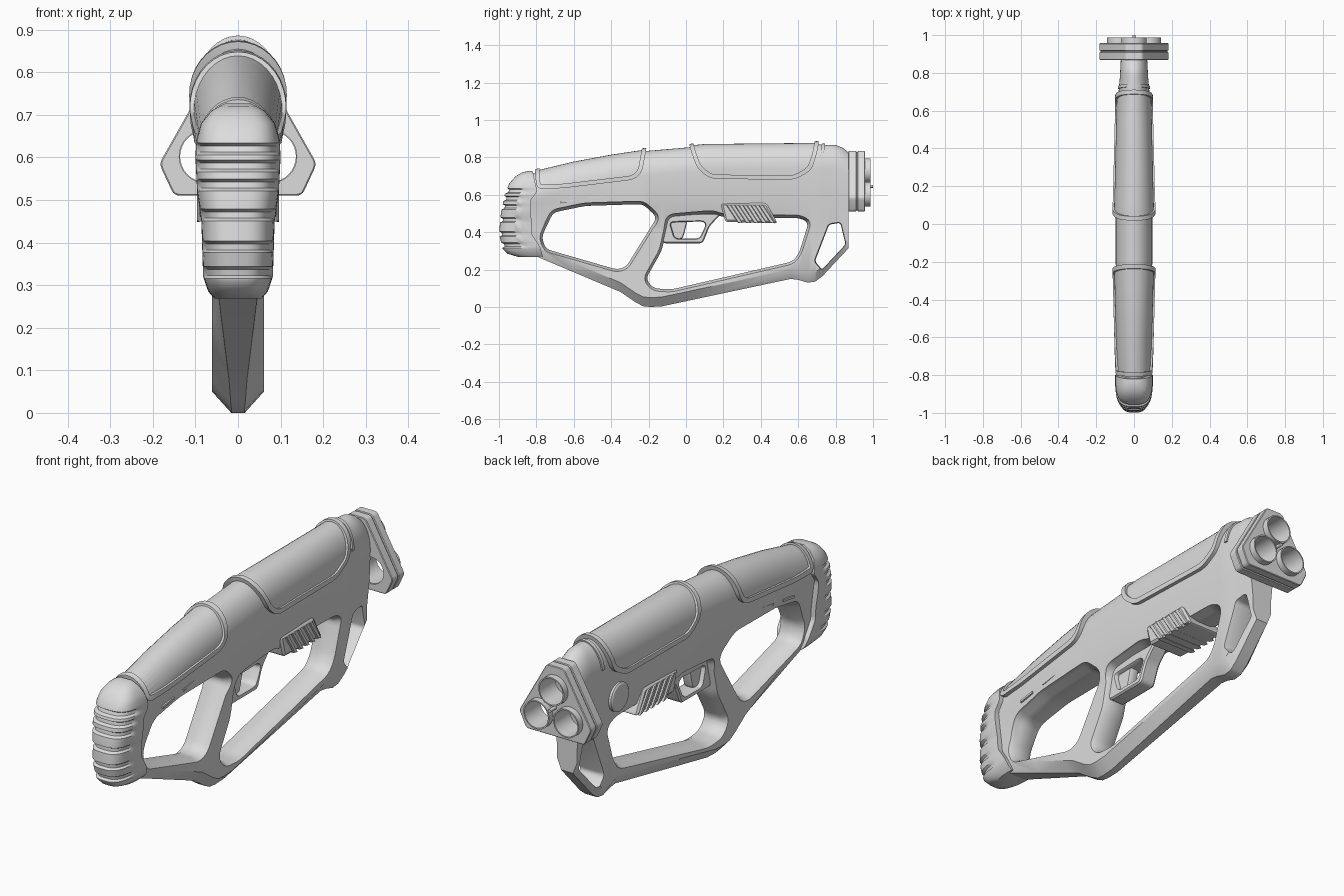
import bpy, bmesh, math
from mathutils import Vector

if "Cube" in bpy.data.objects:
    bpy.data.objects.remove(bpy.data.objects["Cube"])

grey = bpy.data.materials.new("light_grey")
grey.diffuse_color = (0.72, 0.72, 0.72, 1)
grey.use_nodes = True
grey.node_tree.nodes["Principled BSDF"].inputs["Base Color"].default_value = grey.diffuse_color


def make(name, rings, closed=False):
    """Skin a list of equal-length point rings, capped unless closed."""
    bm = bmesh.new()
    vs = [[bm.verts.new(p) for p in r] for r in rings]
    n = len(vs[0])
    for i in range(len(vs) - (0 if closed else 1)):
        a, b = vs[i], vs[(i + 1) % len(vs)]
        for j in range(n):
            bm.faces.new((a[j], a[(j + 1) % n], b[(j + 1) % n], b[j]))
    if not closed:
        bm.faces.new(vs[0])
        bm.faces.new(vs[-1])
    bmesh.ops.recalc_face_normals(bm, faces=bm.faces)
    if bm.calc_volume(signed=True) < 0:
        bmesh.ops.reverse_faces(bm, faces=bm.faces)
    me = bpy.data.meshes.new(name)
    bm.to_mesh(me)
    bm.free()
    me.materials.append(grey)
    ob = bpy.data.objects.new(name, me)
    bpy.context.collection.objects.link(ob)
    return ob


def rounded(pts, r, steps=4):
    out = []
    for i, p in enumerate(pts):
        p, a, b = Vector(p), Vector(pts[i - 1]), Vector(pts[(i + 1) % len(pts)])
        s = p + (a - p).normalized() * min(r, (a - p).length * .45)
        e = p + (b - p).normalized() * min(r, (b - p).length * .45)
        for k in range(steps + 1):
            t = k / steps
            out.append(s * (1 - t) ** 2 + p * 2 * t * (1 - t) + e * t * t)
    return out


def grow(pts, d):
    """Offset a polygon outward by d."""
    n = len(pts)
    area = sum(pts[i - 1][0] * pts[i][1] - pts[i][0] * pts[i - 1][1] for i in range(n))
    out = []
    for i in range(n):
        t = (Vector(pts[(i + 1) % n]) - Vector(pts[i - 1])).normalized()
        nrm = Vector((t.y, -t.x)) * (1 if area > 0 else -1)
        out.append(Vector(pts[i]) + nrm * d)
    return out


def prism(name, pts, layers, axis="x"):
    """Layers are (position along axis, outline offset)."""
    f = (lambda s, p: (s, p[0], p[1])) if axis == "x" else (lambda s, p: (p[0], s, p[1]))
    return make(name, [[f(s, p) for p in grow(pts, o)] for s, o in layers])


def boolean(ob, cutter, op="DIFFERENCE"):
    m = ob.modifiers.new("cut", "BOOLEAN")
    m.operation, m.object, m.solver = op, cutter, "EXACT"
    bpy.context.view_layer.update()
    dg = bpy.context.evaluated_depsgraph_get()
    me = bpy.data.meshes.new_from_object(ob.evaluated_get(dg))
    ob.modifiers.clear()
    ob.data = me
    bpy.data.objects.remove(cutter)


def lerp(table, v):
    if v <= table[0][0]:
        return table[0][1]
    for (a, p), (b, q) in zip(table, table[1:]):
        if v <= b:
            return p + (q - p) * (v - a) / (b - a)
    return table[-1][1]


# Body side profile: top line, bottom line, width and keel half-width along y
TOP = [(-.86, .70), (-.8, .72), (-.6, .768), (-.4, .805), (-.2, .835), (0, .852),
       (.1, .862), (.7, .868), (.8, .866), (.84, .85), (.87, .825)]
BOT = [(-.86, .29), (-.8, .27), (-.35, .08), (-.27, .025), (-.23, .004), (-.19, 0),
       (-.13, .003), (.56, .15), (.6, .145), (.65, .13), (.69, .135), (.73, .165), (.87, .315)]
WID = [(-.86, .82), (-.2, 1), (.05, 1), (.7, .84), (.78, .77), (.87, .72)]
KEEL = [(-.8, .045), (-.23, .015), (-.13, .017), (.5, .03)]


def section(y, o):
    t, b, k = lerp(TOP, y) + o, lerp(BOT, y), lerp(WID, y)
    sh = t - .13
    low = .061 if y < .7 else .061 - (y - .7) * .06
    half = [(lerp(KEEL, y), b), (low, b + .05), (low, max(.42, b + .06)), (.09 * k + o, .56)]
    for i in range(9):
        a = i / 9 * math.pi / 2
        half.append(((.097 * k + o) * math.cos(a), sh + .13 * math.sin(a)))
    return ([(x, y, z) for x, z in half] + [(0, y, t)]
            + [(-x, y, z) for x, z in reversed(half)])


YS = sorted({y for tab in (TOP, BOT, WID) for y, _ in tab})


def body_loft(name, o=0):
    return make(name, [section(y, o) for y in YS])


# Main body with openings cut through
body = body_loft("body")
HOLES = [
    [(-.772, .375), (-.75, .31), (-.37, .2), (-.32, .215), (-.155, .48), (-.23, .55),
     (-.54, .54), (-.71, .505)],
    [(-.215, .15), (-.175, .1), (-.08, .093), (.57, .243), (.605, .29), (.655, .45), (.61, .475),
     (.2, .48), (.14, .5), (-.09, .48), (-.13, .3)],
    [(.765, .44), (.825, .45), (.853, .335), (.727, .2), (.69, .245)],
]
for i, h in enumerate(HOLES):
    flare = .016 if i < 2 else .006
    boolean(body, prism("hole", rounded(h, .03 if i < 2 else .014),
            [(-.15, flare), (-.065, flare), (-.035, 0), (.035, 0), (.065, flare), (.15, flare)]))

# Raised shells with a rim, on stock and barrel housing
SHELLS = {
    "stock_shell": [(-.825, 1), (-.80, .63), (-.66, .635), (-.28, .68), (-.235, .72), (-.185, 1)],
    "barrel_shell": [(.005, 1), (.02, .85), (.06, .74), (.13, .685), (.58, .68), (.67, .73),
                     (.70, .82), (.73, 1)],
}
for name, pts in SHELLS.items():
    pts = rounded(pts, .035)
    panel = body_loft(name + "_panel", .009)
    boolean(panel, prism("clip", grow(pts, -.012), [(-.2, 0), (.2, 0)]), "INTERSECT")
    rim = body_loft(name + "_rim", .018)
    boolean(rim, prism("clip", pts, [(-.2, 0), (.2, 0)]), "INTERSECT")
    boolean(rim, prism("clip", grow(pts, -.023), [(-.3, 0), (.3, 0)]))
band = body_loft("nose_band", .006)
boolean(band, prism("clip", [(.715, .75), (.73, .75), (.757, 1), (.738, 1)],
                    [(-.2, 0), (.2, 0)]), "INTERSECT")

# Ribbed butt pad, stacked rings with grooves that fade out at the seam
FRONT = [(.268, -.90), (.285, -.955), (.31, -.98), (.39, -1), (.5, -.99), (.6, -.97),
         (.66, -.945), (.70, -.91), (.72, -.875), (.727, -.84)]
PADW = [(.268, .055), (.285, .07), (.32, .082), (.45, .086), (.52, .096), (.6, .1),
        (.64, .098), (.68, .087), (.71, .062), (.727, .03)]
SEAM = [(.27, -.765), (.32, -.78), (.39, -.825), (.57, -.83), (.62, -.795), (.68, -.81),
        (.727, -.82)]
GROOVES = [.33, .39, .465, .535, .58, .62]
levels = {z: 0 for z, _ in FRONT + PADW if all(abs(z - g) > .019 for g in GROOVES)}
for g in GROOVES:
    levels.update({g - .014: 0, g - .007: .014, g + .007: .014, g + .014: 0})
rings = []
for z in sorted(levels):
    f, w, back = lerp(FRONT, z) + levels[z], lerp(PADW, z), lerp(SEAM, z)
    ring = []
    for i in range(25):
        a = math.pi * i / 24
        wg = w - levels[z] * .6 * min(1, max(0, math.sin(a) * 4 - .6))
        ring.append((math.copysign(abs(math.cos(a)) ** .65, math.cos(a)) * wg,
                     back + (f - back) * math.sin(a) ** .6, z))
    rings.append(ring)
make("butt_pad", rings)

# Trigger guard loop and trigger
outer = rounded([(-.15, .5), (-.125, .34), (.09, .34), (.125, .43), (.19, .5)], .02)
inner = rounded([(-.085, .452), (-.06, .366), (.072, .366), (.107, .44), (.09, .457)], .02)
make("trigger_guard", [[(x, *p) for p in grow(pts, o)] for pts, x, o in
                       ((outer, -.04, -.006), (outer, -.032, 0), (outer, .032, 0),
                        (outer, .04, -.006), (inner, .04, .005), (inner, .032, 0),
                        (inner, -.032, 0), (inner, -.04, .005))], closed=True)
prism("trigger", rounded([(-.1, .47), (-.08, .365), (-.02, .362), (-.01, .39), (.01, .47)], .02),
      [(-.022, -.004), (-.015, 0), (.015, 0), (.022, -.004)])

# Fore grip with slanted ribs
prism("fore_grip", rounded([(.185, .555), (.21, .455), (.49, .447), (.43, .555)], .015),
      [(-.09, -.01), (-.082, 0), (.082, 0), (.09, -.01)])
for i in range(5):
    y = .215 + i * .043
    prism("grip_rib", [(y, .545), (y + .026, .545), (y + .089, .449), (y + .063, .449)],
          [(-.096, -.004), (-.09, 0), (.09, 0), (.096, -.004)])


def circle(cx, cz, r, n=32):
    return [(cx + r * math.cos(2 * math.pi * i / n), cz + r * math.sin(2 * math.pi * i / n))
            for i in range(n)]


# Round cap on the left side
prism("side_cap", circle(.61, .585, .066), [(-.094, -.008), (-.089, 0), (-.04, 0)])

# Slim slots on both sides
for s in (-1, 1):
    for y0, y1, z in ((-.67, -.59, .56), (-.52, -.44, .582)):
        prism("side_slot", [(y0, z - .006), (y0, z + .004), (y1, z + .016), (y1, z + .006)],
              [(s * .079, 0), (s * .087, 0)])

# Muzzle block: two stacked plates with a recessed joint and three bores
BORES = [(-.076, .602), (.076, .602), (0, .729)]
plate = prism("muzzle_block", rounded([(-.15, .51), (.15, .51), (.185, .585), (.044, .834),
                                       (-.044, .834), (-.185, .585)], .014),
              [(.868, -.003), (.871, 0), (.909, 0), (.911, -.005), (.917, -.005), (.919, 0),
               (.954, 0), (.957, -.003)], "y")
for x, z in BORES:
    boolean(plate, prism("bore", circle(x, z, .062), [(.8, 0), (1.1, 0)], "y"))
    make("barrel", [[(px, y, pz) for px, pz in circle(x, z, r)]
                    for r, y in ((.066, .9), (.066, .987), (.06, .987), (.06, .872), (.063, .872))],
         closed=True)
prism("centre_pin", circle(0, .645, .008, 12), [(.9, 0), (1, 0)], "y")

# Smooth surfaces, crisp edges
for ob in bpy.context.collection.objects:
    ob.select_set(True)
    bpy.context.view_layer.objects.active = ob
bpy.ops.object.shade_smooth_by_angle(angle=math.radians(32))
